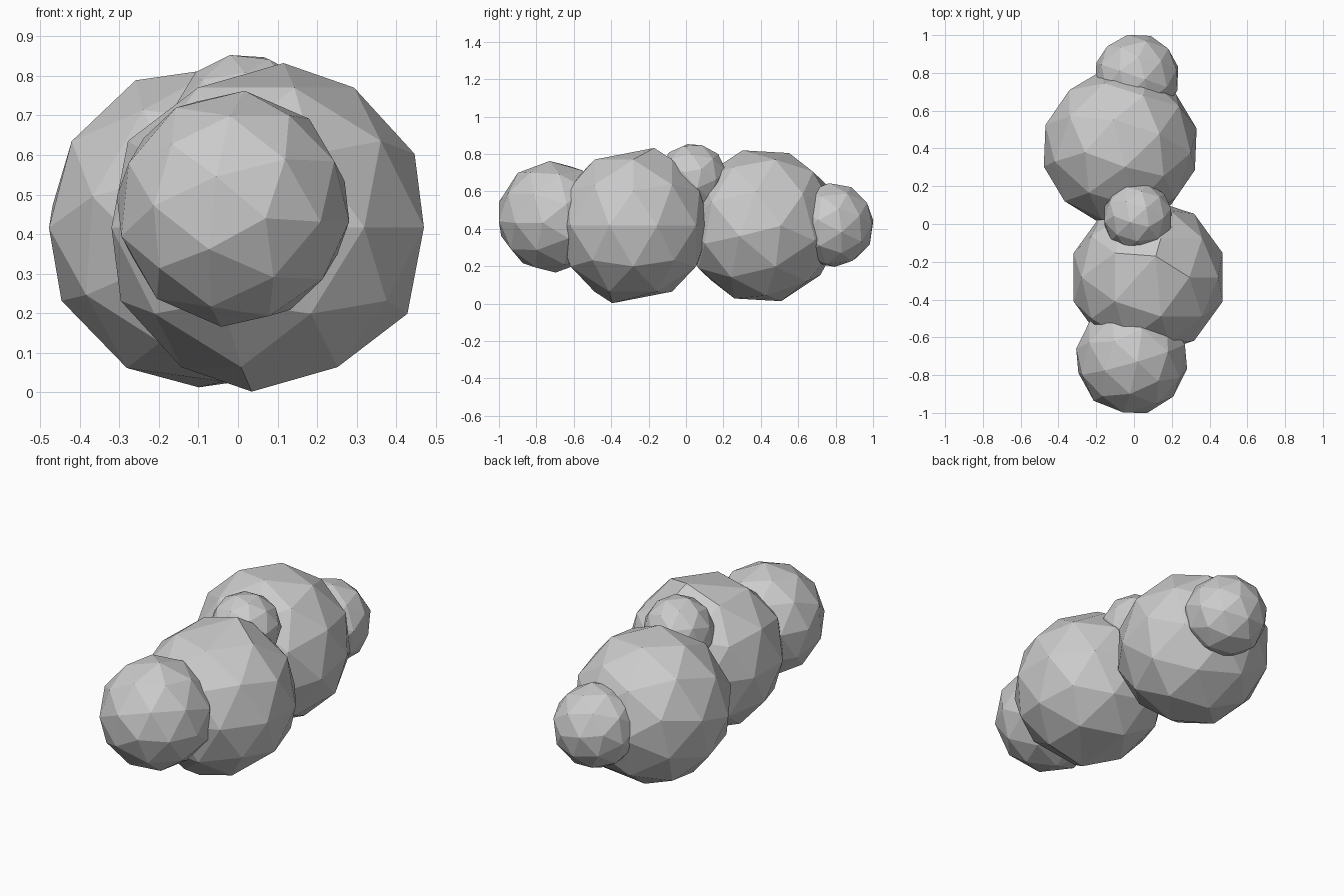
import bpy
from mathutils import Vector, Quaternion

if "Cube" in bpy.data.objects:
    bpy.data.objects.remove(bpy.data.objects["Cube"])


def puff(name, centre, radius, axis=(0, 0, 1), spin=0.0):
    """Faceted ball with one corner pointing along axis, turned by spin."""
    bpy.ops.mesh.primitive_ico_sphere_add(subdivisions=2, radius=radius, location=centre)
    ob = bpy.context.object
    ob.name = name
    turn = Vector((0, 0, 1)).rotation_difference(Vector(axis).normalized())
    turn = turn @ Quaternion((0, 0, 1), spin)
    for v in ob.data.vertices:
        v.co = turn @ v.co
    bpy.ops.object.shade_flat()
    return ob


# two large puffs forming the body of the cloud
front = puff("front_large_puff", (0.075, -0.282, 0.417), 0.415)
puff("rear_large_puff", (-0.073, 0.405, 0.416), 0.417, (-0.40, -0.10, 0.0), 0.3)

# the front puff has its poles pushed slightly off centre
for v in front.data.vertices:
    if abs(v.co.z) > 0.41:
        v.co += Vector((0.04, 0.112, 0.0)) * (1 if v.co.z > 0 else -1)

# smaller puffs at the ends and on top
puff("front_small_puff", (-0.0125, -0.713, 0.464), 0.30, (0.275, -0.957, -0.08), 0.2)
puff("rear_small_puff", (0.015, 0.780, 0.420), 0.228, (0.075, 0.22, 0.0), 0.5)
puff("top_small_puff", (0.02, 0.037, 0.672), 0.187, (0.06, -0.055, 0.175), 0.4)
